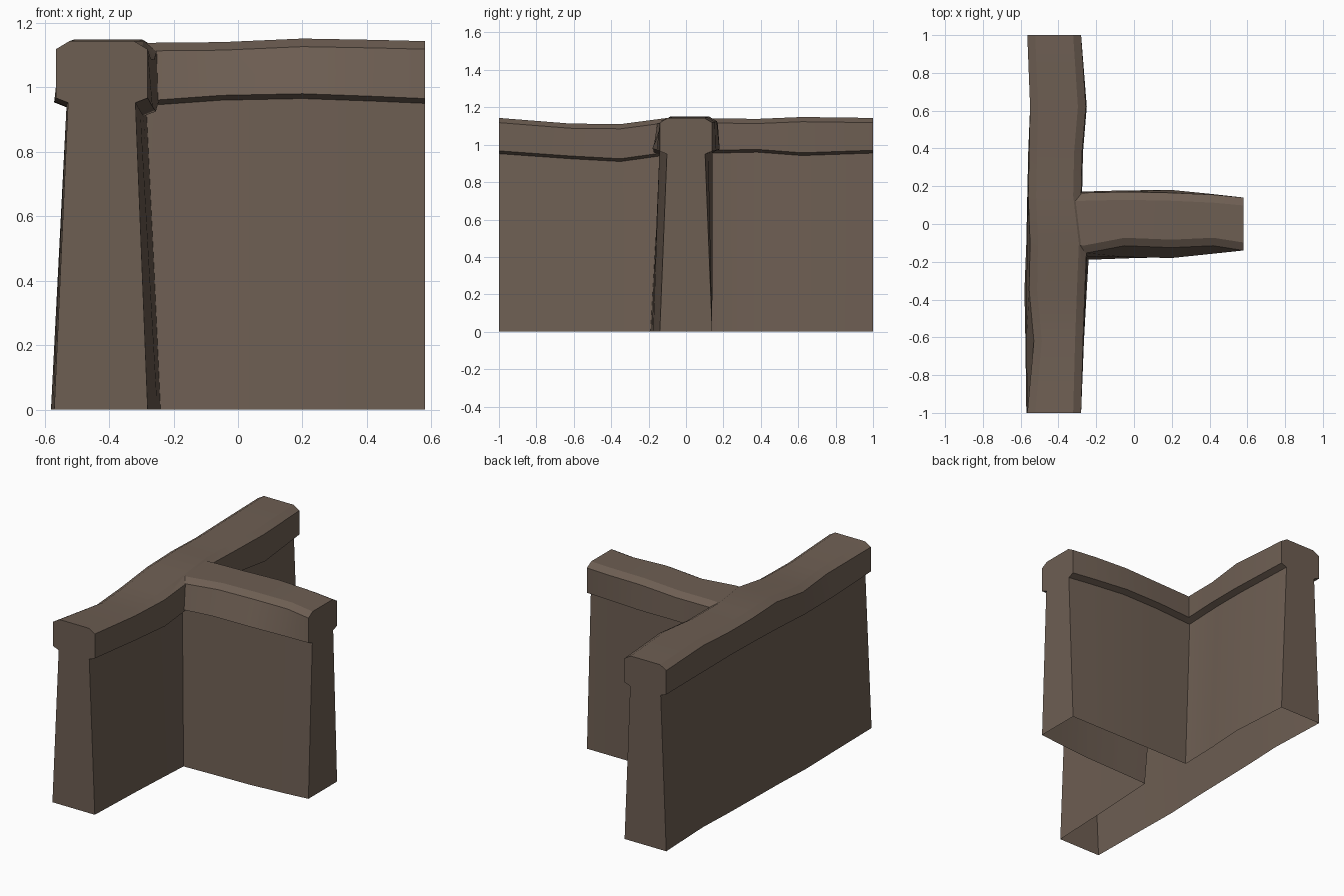
import bpy, bmesh, math

if "Cube" in bpy.data.objects:
    bpy.data.objects.remove(bpy.data.objects["Cube"])

earth = bpy.data.materials.new("brown_earth")
earth.diffuse_color = (0.155, 0.113, 0.086, 1)
earth.use_nodes = True
earth.node_tree.nodes["Principled BSDF"].inputs["Base Color"].default_value = earth.diffuse_color


def section(base, lip, edge, z_lip, z_top):
    """Wall profile: tapered body, overhanging cap, chamfered top."""
    (b0, b1), (l0, l1), (e0, e1), (z0, z1) = base, lip, edge, z_lip
    return [(b0, 0), (l0 + 0.038, z0 - 0.015), (l0, z0),
            (e0, z_top - 0.025), (e0 + 0.042, z_top),
            (e1 - 0.042, z_top), (e1, z_top - 0.025),
            (l1, z1), (l1 - 0.038, z1 - 0.015), (b1, 0)]


def loft(name, stations, place):
    """Skin the profile along the stations and close both ends."""
    bm = bmesh.new()
    rings = []
    for s, *params in stations:
        rings.append([bm.verts.new(place(s, u, z)) for u, z in section(*params)])
    n = len(rings[0])
    for a, b in zip(rings, rings[1:]):
        for i in range(n):
            j = (i + 1) % n
            bm.faces.new((a[i], a[j], b[j], b[i]))
    bm.faces.new(rings[0])
    bm.faces.new(rings[-1])
    bmesh.ops.recalc_face_normals(bm, faces=bm.faces[:])
    mesh = bpy.data.meshes.new(name)
    bm.to_mesh(mesh)
    bm.free()
    mesh.materials.append(earth)
    ob = bpy.data.objects.new(name, mesh)
    bpy.context.collection.objects.link(ob)
    return ob


# Long wall: y, base pair, cap lip pair, cap edge pair, lip heights, top height
wall = loft("wall", [
    (-1.00, (-0.57, -0.28), (-0.565, -0.28), (-0.565, -0.28), (0.967, 0.967), 1.143),
    (-0.62, (-0.575, -0.265), (-0.57, -0.265), (-0.53, -0.27), (0.955, 0.940), 1.113),
    (-0.35, (-0.58, -0.25), (-0.57, -0.255), (-0.555, -0.26), (0.953, 0.925), 1.110),
    (-0.10, (-0.57, -0.235), (-0.565, -0.245), (-0.55, -0.25), (0.962, 0.960), 1.143),
    (0.15, (-0.565, -0.275), (-0.565, -0.275), (-0.56, -0.28), (0.970, 0.970), 1.141),
    (0.38, (-0.56, -0.27), (-0.56, -0.27), (-0.555, -0.275), (0.970, 0.975), 1.138),
    (0.62, (-0.55, -0.255), (-0.55, -0.25), (-0.55, -0.255), (0.960, 0.957), 1.148),
    (1.00, (-0.565, -0.28), (-0.565, -0.28), (-0.565, -0.28), (0.970, 0.970), 1.143),
], lambda s, u, z: (u, s, z))

# Branch wall: x, then the same values front and back
branch = loft("branch_wall", [
    (-0.42, (-0.19, 0.14), (-0.175, 0.17), (-0.15, 0.165), (0.960, 0.965), 1.130),
    (-0.26, (-0.19, 0.14), (-0.175, 0.172), (-0.155, 0.165), (0.960, 0.968), 1.138),
    (-0.05, (-0.182, 0.14), (-0.175, 0.178), (-0.115, 0.17), (0.975, 0.975), 1.140),
    (0.20, (-0.175, 0.14), (-0.18, 0.18), (-0.125, 0.165), (0.980, 0.975), 1.151),
    (0.42, (-0.157, 0.14), (-0.157, 0.158), (-0.115, 0.155), (0.972, 0.970), 1.147),
    (0.58, (-0.14, 0.14), (-0.14, 0.14), (-0.14, 0.14), (0.965, 0.965), 1.143),
], lambda s, u, z: (s, u, z))

# Join both walls into one T-shaped shell
bpy.context.view_layer.objects.active = wall
wall.select_set(True)
join = wall.modifiers.new("join", 'BOOLEAN')
join.operation = 'UNION'
join.solver = 'EXACT'
join.object = branch
bpy.ops.object.modifier_apply(modifier=join.name)
bpy.data.objects.remove(branch)

# Open underside
bm = bmesh.new()
bm.from_mesh(wall.data)
floor = [f for f in bm.faces if all(abs(v.co.z) < 1e-4 for v in f.verts)]
bmesh.ops.delete(bm, geom=floor, context='FACES')
bm.to_mesh(wall.data)
bm.free()
bpy.ops.object.shade_smooth_by_angle(angle=math.radians(30))
